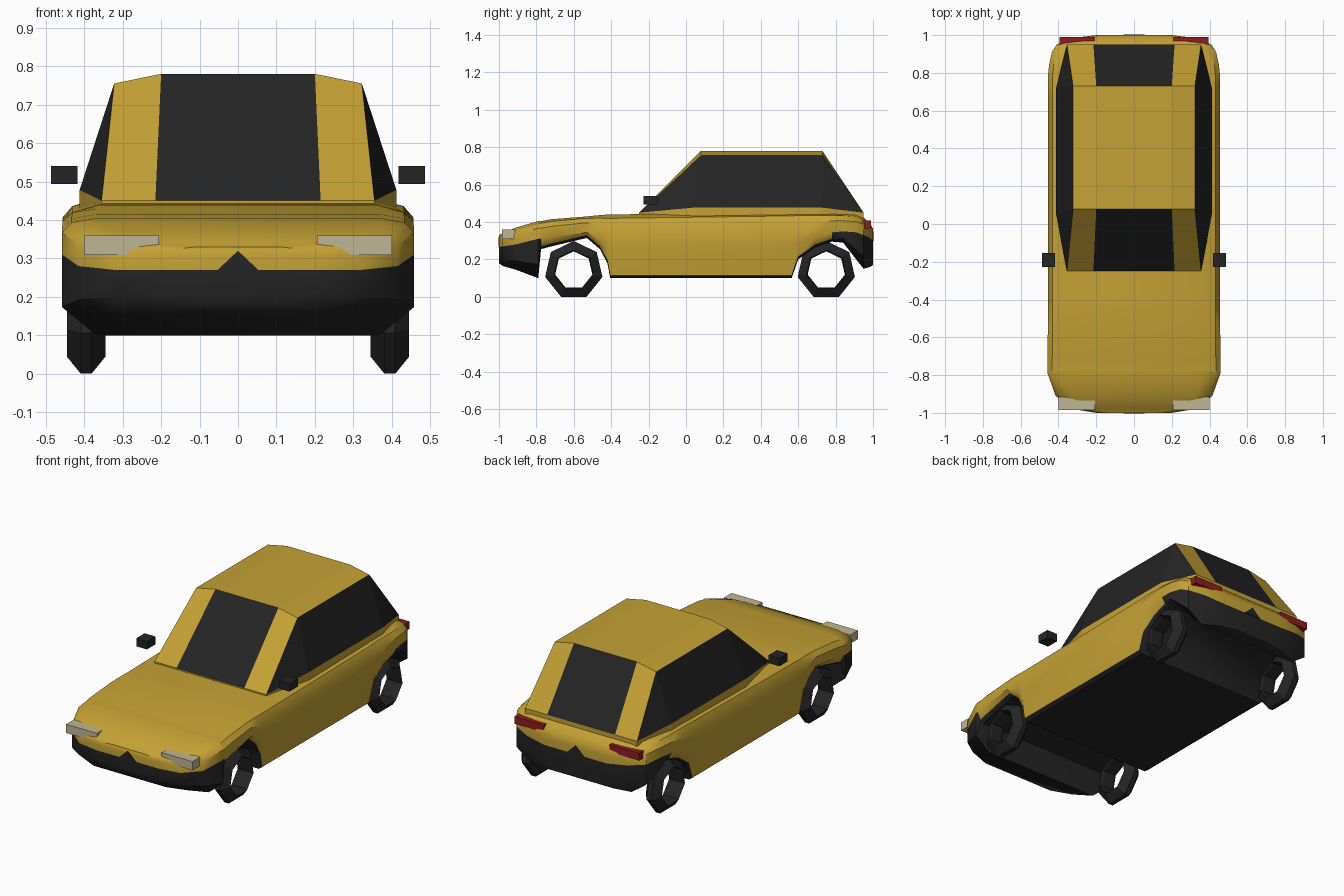
import bpy, bmesh, math
from mathutils import Vector

cube = bpy.data.objects.get("Cube")
if cube:
    bpy.data.objects.remove(cube, do_unlink=True)


def material(name, rgb):
    m = bpy.data.materials.new(name)
    m.use_nodes = True
    m.diffuse_color = (*rgb, 1)
    bsdf = next(n for n in m.node_tree.nodes if n.type == 'BSDF_PRINCIPLED')
    bsdf.inputs["Base Color"].default_value = (*rgb, 1)
    bsdf.inputs["Roughness"].default_value = 0.6
    return m


GOLD = material("gold paint", (0.56, 0.36, 0.035))
BLACK = material("black trim", (0.018, 0.018, 0.018))
CREAM = material("headlight cream", (0.53, 0.47, 0.30))
RED = material("tail light red", (0.28, 0.012, 0.014))


def finish(name, bm, mats, smooth=None):
    bmesh.ops.recalc_face_normals(bm, faces=bm.faces)
    mesh = bpy.data.meshes.new(name)
    bm.to_mesh(mesh)
    bm.free()
    for m in mats:
        mesh.materials.append(m)
    ob = bpy.data.objects.new(name, mesh)
    bpy.context.collection.objects.link(ob)
    if smooth:
        bpy.ops.object.select_all(action='DESELECT')
        ob.select_set(True)
        bpy.context.view_layer.objects.active = ob
        bpy.ops.object.shade_smooth_by_angle(angle=math.radians(smooth))
    return ob


def box(name, center, size, mat):
    bm = bmesh.new()
    bmesh.ops.create_cube(bm, size=1)
    for v in bm.verts:
        v.co = Vector(a * s + c for a, s, c in zip(v.co, size, center))
    return finish(name, bm, [mat])


def is_bumper(y):
    return y < -0.78 or y > 0.8


# Body stations: y, underside, bumper line, top, half width
STATIONS = [
    (-1.0, .18, .27, .33, .20), (-.98, .165, .27, .34, .32), (-.91, .145, .28, .37, .415),
    (-.79, .10, .31, .405, .458), (-.775, .255, .31, .405, .458), (-.72, .27, .32, .415, .458),
    (-.53, .315, .345, .43, .456), (-.46, .255, .30, .437, .456), (-.42, .18, .27, .44, .456),
    (-.405, .10, .27, .44, .456), (.565, .10, .27, .455, .456), (.60, .20, .29, .455, .456),
    (.69, .265, .32, .452, .456), (.78, .295, .345, .448, .456), (.84, .29, .35, .445, .45),
    (.91, .20, .345, .44, .435), (.95, .15, .33, .425, .41), (.985, .16, .315, .39, .32),
    (1.0, .17, .30, .365, .20)]


def half_section(y, zb, zm, zt, w):
    if is_bumper(y):
        low = [(w - .09, zb), (w, zb + .35 * (zm - zb))]
    else:
        low = [(w - .04, zb), (w - .02, zb + .015)]
    h = zt - zm
    return low + [(w, zm), (w, zm + .6 * h), (w - .025, zm + .88 * h), (w - .09, zt)]


# Body shell: lofted sections, wheel channels cut by the raised underside
bm = bmesh.new()
rings = []
for st in STATIONS:
    half = half_section(*st)
    pts = half + [(-x, z) for x, z in reversed(half)]
    rings.append([bm.verts.new((x, st[0], z)) for x, z in pts])
n = len(rings[0])
for s in range(len(rings) - 1):
    a, b = rings[s], rings[s + 1]
    y = (STATIONS[s][0] + STATIONS[s + 1][0]) / 2
    for i in range(n):
        j = (i + 1) % n
        f = bm.faces.new((a[i], a[j], b[j], b[i]))
        row = min(i, n - 2 - i)
        f.material_index = int(row <= 0 or (row == 1 and is_bumper(y)))
for ring in (rings[0], rings[-1]):
    for i in range(n // 2 - 1):
        f = bm.faces.new((ring[i], ring[i + 1], ring[n - 2 - i], ring[n - 1 - i]))
        f.material_index = int(i < 2)
finish("body", bm, [GOLD, BLACK], 35)

# Cabin: four columns over the glass and roof, bulging side windows
bm = bmesh.new()
ROWS = [(-.25, .45, .45, .215, .355), (.08, .78, .755, .20, .322),
        (.73, .78, .755, .20, .322), (.95, .45, .45, .215, .355)]
grid = [[bm.verts.new(p) for p in ((-xo, y, zo), (-xi, y, zi), (xi, y, zi), (xo, y, zo))]
        for y, zi, zo, xi, xo in ROWS]
for r in range(3):
    for c in range(3):
        f = bm.faces.new((grid[r][c], grid[r][c + 1], grid[r + 1][c + 1], grid[r + 1][c]))
        f.material_index = int(c == 1 and r != 1)
outline = []
for side, c in ((-1, 0), (1, 3)):
    fb, fr, rr, rb = (row[c] for row in grid)
    m1, m2 = (bm.verts.new((side * .412, y, .478)) for y in (.05, .72))
    for loop in ((fb, fr, m1), (fr, rr, m2, m1), (rr, rb, m2)):
        bm.faces.new(loop).material_index = 1
    outline.append([fb, m1, m2, rb])
# Skirt under the windows, sunk into the body
edge = outline[0] + [grid[3][1], grid[3][2]] + outline[1][::-1] + [grid[0][2], grid[0][1]]
base = [bm.verts.new((v.co.x, v.co.y, .42)) for v in edge]
for i in range(len(edge)):
    j = (i + 1) % len(edge)
    bm.faces.new((edge[i], edge[j], base[j], base[i]))
bm.faces.new(base)
finish("cabin", bm, [GOLD, BLACK])

# Pointed bumper crests, front and rear
for name, y, z in (("front_bumper_crest", -1, .268), ("rear_bumper_crest", 1, .298)):
    bm = bmesh.new()
    a, b = ([bm.verts.new((x, y + d, z + h)) for x, h in ((-.055, 0), (.055, 0), (0, .052))]
            for d in (-.003, .003))
    bm.faces.new(a)
    bm.faces.new(b)
    for i in range(3):
        bm.faces.new((a[i], a[i - 1], b[i - 1], b[i]))
    finish(name, bm, [BLACK])

# Seven-sided open ring wheels
TYRE = [(.157, -.014), (.157, .014), (.108, .05), (.102, .03), (.102, -.03), (.108, -.05)]


def wheel(name, x, y):
    bm = bmesh.new()
    loops = []
    for k in range(7):
        t = math.tau * k / 7
        loops.append([bm.verts.new((x + w, y + r * math.sin(t), .1415 + r * math.cos(t)))
                      for r, w in TYRE])
    for k in range(7):
        a, b = loops[k], loops[(k + 1) % 7]
        for i in range(len(TYRE)):
            bm.faces.new((a[i], a[i - 1], b[i - 1], b[i]))
    finish(name, bm, [BLACK])


# Paired parts
for side, label in ((1, "left"), (-1, "right")):
    wheel("front_wheel_" + label, side * .395, -.6)
    wheel("rear_wheel_" + label, side * .395, .75)
    box("headlight_" + label, (side * .303, -.95, .334), (.195, .07, .05), CREAM)
    box("tail_light_" + label, (side * .302, .965, .386), (.187, .05, .042), RED)
    box("mirror_" + label, (side * .452, -.19, .517), (.068, .075, .046), BLACK)
